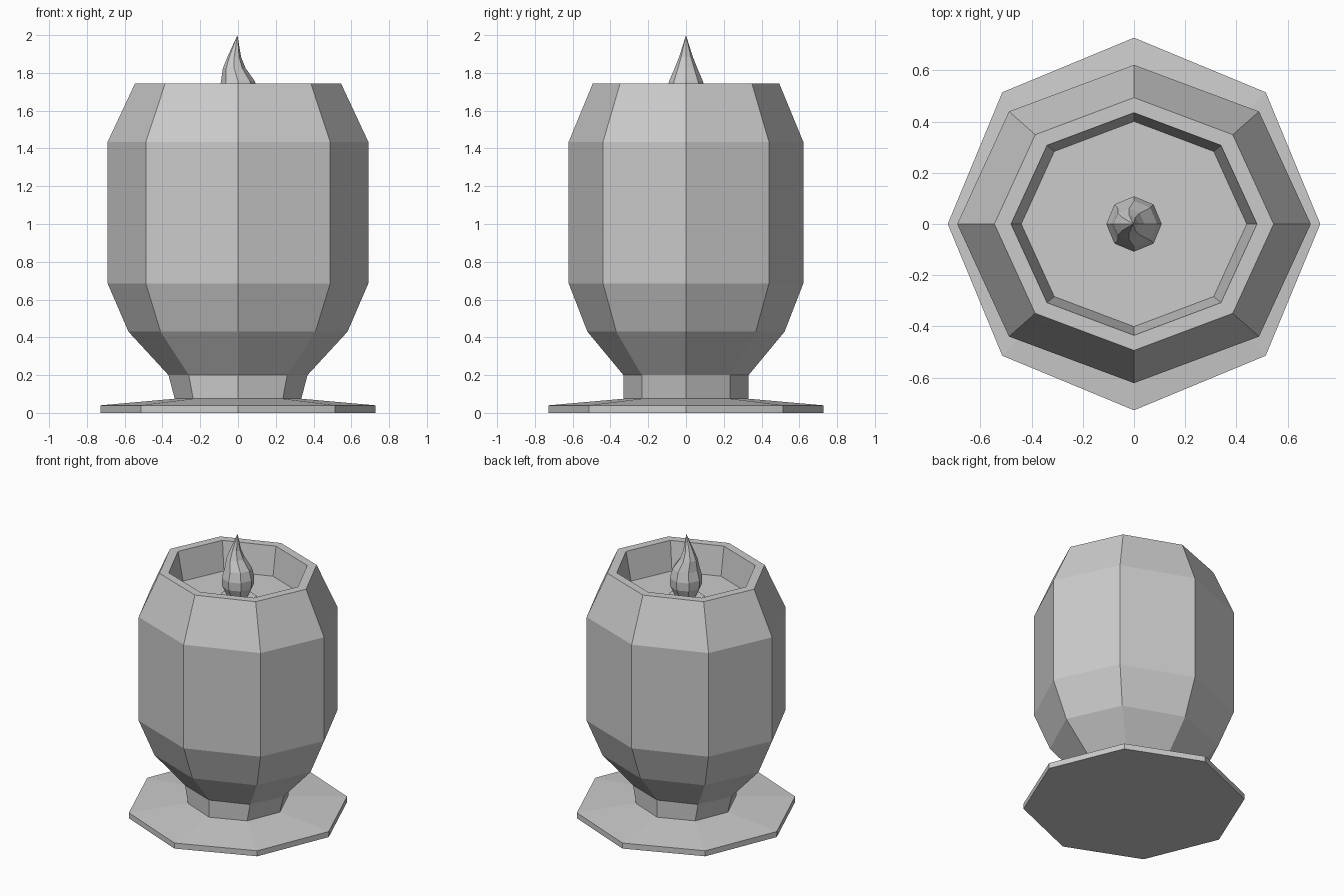
import bpy, bmesh
from math import sin, cos, pi

if "Cube" in bpy.data.objects:
    bpy.data.objects.remove(bpy.data.objects["Cube"])

SIDES = 8


def stack(name, rings, tip=None):
    """Loft octagonal rings (rx, ry, z, centre x); cap the ends, optionally with a point."""
    bm = bmesh.new()
    loops = []
    for rx, ry, z, cx in rings:
        loops.append([bm.verts.new((cx + rx * cos(2 * pi * i / SIDES),
                                    ry * sin(2 * pi * i / SIDES), z))
                      for i in range(SIDES)])
    for a, b in zip(loops, loops[1:]):
        for i in range(SIDES):
            j = (i + 1) % SIDES
            bm.faces.new((a[i], a[j], b[j], b[i]))
    bm.faces.new(loops[0][::-1])
    if tip:
        t = bm.verts.new(tip)
        for i in range(SIDES):
            bm.faces.new((loops[-1][i], loops[-1][(i + 1) % SIDES], t))
    else:
        bm.faces.new(loops[-1])
    bmesh.ops.recalc_face_normals(bm, faces=bm.faces)
    mesh = bpy.data.meshes.new(name)
    bm.to_mesh(mesh)
    bm.free()
    obj = bpy.data.objects.new(name, mesh)
    bpy.context.collection.objects.link(obj)
    return obj


# Foot, neck, barrel-shaped cup, rim and recessed wax floor in one profile
body = [(0.727, 0.0, 1.0), (0.727, 0.04, 1.0), (0.335, 0.075, 0.985),
        (0.368, 0.20, 0.9), (0.58, 0.43, 0.9), (0.69, 0.685, 0.9),
        (0.69, 1.435, 0.9), (0.545, 1.745, 0.905), (0.48, 1.745, 0.905),
        (0.44, 1.54, 0.91)]
stack("candle_holder", [(r, r * s, z, 0) for r, z, s in body])

# Small melted pool under the flame
stack("wax_pool", [(0.127, 0.118, 1.535, 0), (0.127, 0.118, 1.545, 0)])

# Flame: bulbous at the bottom, leaning slightly to one side
flame = [(0.065, 1.54, 0), (0.105, 1.63, 0), (0.108, 1.69, 0),
         (0.09, 1.755, 0), (0.06, 1.825, -0.02), (0.036, 1.885, -0.02)]
stack("flame", [(r, r, z, cx) for r, z, cx in flame], tip=(-0.003, 0, 2.0))
